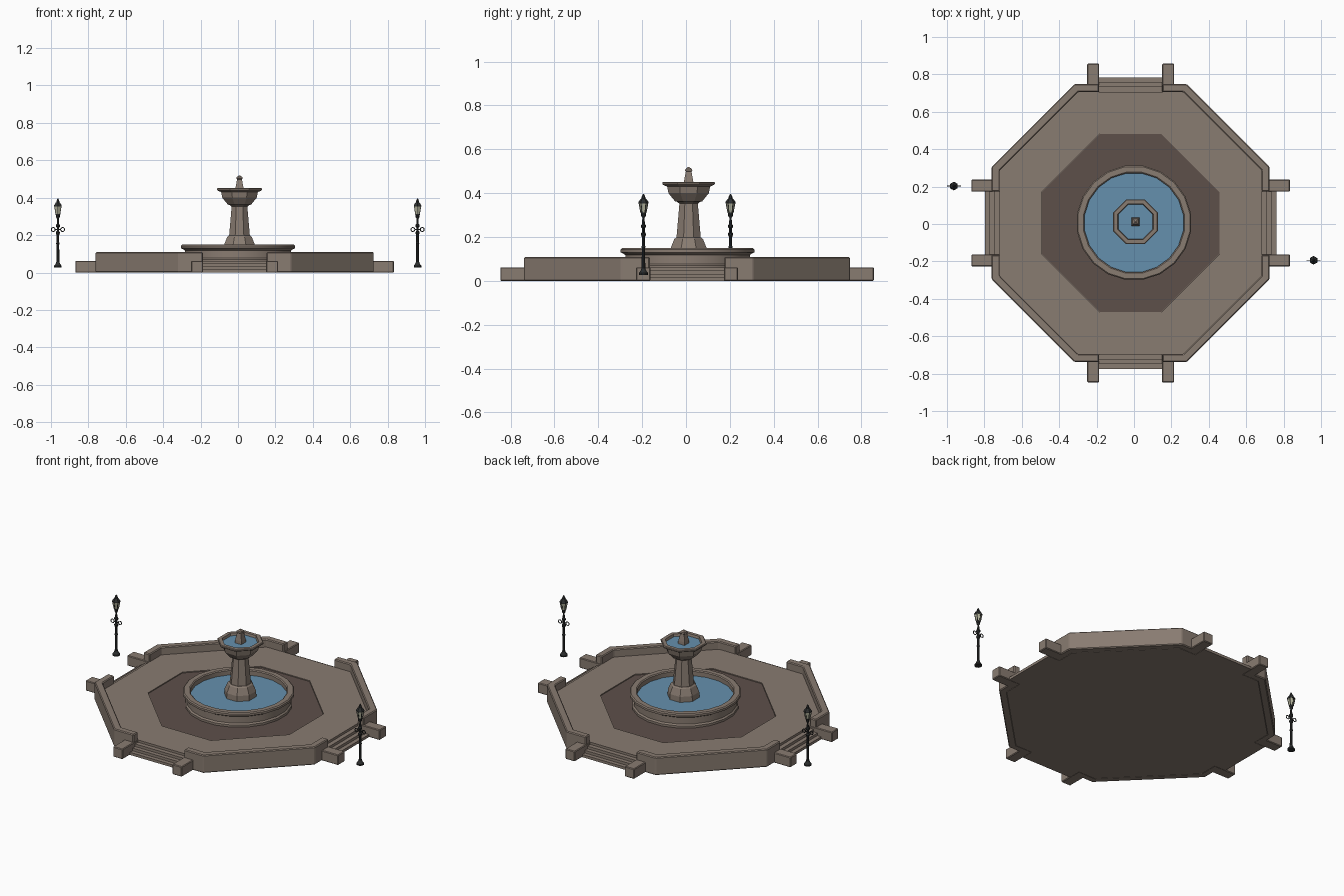
import bpy, bmesh
from math import sin, cos, pi, radians
from mathutils import Matrix, Vector

if "Cube" in bpy.data.objects:
    bpy.data.objects.remove(bpy.data.objects["Cube"])


def material(name, rgb):
    m = bpy.data.materials.new(name)
    m.diffuse_color = (*rgb, 1)
    m.use_nodes = True
    m.node_tree.nodes["Principled BSDF"].inputs["Base Color"].default_value = m.diffuse_color
    return m


STONE = material("stone", (0.25, 0.20, 0.165))
PAVING = material("dark_paving", (0.11, 0.08, 0.068))
WATER = material("water", (0.13, 0.28, 0.42))
IRON = material("iron", (0.025, 0.027, 0.027))
GLASS = material("lamp_glass", (0.45, 0.45, 0.33))
PX, PY = -0.018, 0.005          # plaza centre
FX, FY = 0.008, 0.012           # column centre


def loft(name, rings, mat, loc=(0, 0, 0), smooth=False, bevel=0, turn=0):
    """Skin equal-length closed rings of points and cap both ends."""
    bm = bmesh.new()
    vs = [[bm.verts.new(p) for p in r] for r in rings]
    n = len(vs[0])
    for a, b in zip(vs, vs[1:]):
        for i in range(n):
            j = (i + 1) % n
            bm.faces.new((a[i], a[j], b[j], b[i]))
    bm.faces.new(vs[0][::-1])
    bm.faces.new(vs[-1])
    bmesh.ops.recalc_face_normals(bm, faces=bm.faces)
    bmesh.ops.rotate(bm, verts=bm.verts, matrix=Matrix.Rotation(turn, 3, 'Z'))
    me = bpy.data.meshes.new(name)
    bm.to_mesh(me)
    bm.free()
    ob = bpy.data.objects.new(name, me)
    bpy.context.collection.objects.link(ob)
    ob.location = loc
    me.materials.append(mat)
    if bevel:
        mod = ob.modifiers.new("bevel", 'BEVEL')
        mod.width, mod.segments = bevel, 1
    if smooth:
        bpy.ops.object.select_all(action='DESELECT')
        bpy.context.view_layer.objects.active = ob
        ob.select_set(True)
        bpy.ops.object.shade_smooth_by_angle(angle=radians(30))
    return ob


def lathe(name, profile, n, mat, loc, smooth=False, flats=True):
    """Turn an (r, z) profile; flats=True makes r the distance to the flat sides."""
    k = 1 / cos(pi / n) if flats else 1
    rings = [[(r * k * cos((i + .5) * 2 * pi / n), r * k * sin((i + .5) * 2 * pi / n), z)
              for i in range(n)] for r, z in profile]
    return loft(name, rings, mat, loc, smooth)


def octagon(h, s, z):
    return [(h, -s, z), (h, s, z), (s, h, z), (-s, h, z),
            (-h, s, z), (-h, -s, z), (-s, -h, z), (s, -h, z)]


def prism(name, pts, z0, z1, mat, loc, bevel=0, turn=0):
    return loft(name, [[(x, y, z) for x, y in pts] for z in (z0, z1)], mat, loc,
                bevel=bevel, turn=turn)


def rect(x0, x1, y0, y1):
    return [(x0, y0), (x1, y0), (x1, y1), (x0, y1)]


# Plaza floor with a shallow recess of darker paving
plaza = (PX, PY, 0)
loft("plaza_floor", [octagon(.702, .283, 0), octagon(.702, .283, .062),
                     octagon(.476, .165, .062), octagon(.476, .165, .05)], STONE, plaza)
loft("dark_paving", [octagon(.475, .164, .04), octagon(.475, .164, .057)], PAVING, plaza)

# Parapet quarters, steps and step piers on four sides
gap = .17
quarter = [(.743, gap), (.743, .30), (.30, .743), (gap, .743),
           (gap, .70), (.282, .70), (.70, .282), (.70, gap)]
for k in range(4):
    t = k * pi / 2
    prism(f"parapet_{k}", quarter, 0, .109, STONE, plaza, .005, t)
    for i, (out, z) in enumerate(((.779, .016), (.754, .032), (.729, .048))):
        prism(f"step_{k}_{i}", rect(.69, out, -gap, gap), 0, z, STONE, plaza, 0, t)
    for side, y in (("a", -.232), ("b", .168)):
        prism(f"step_pier_{k}{side}", rect(.70, .852, y, y + .064), 0, .062,
              STONE, plaza, .004, t)

# Round basin and its water
basin = (0, .007, 0)
lathe("basin", [(.292, .04), (.292, .07), (.284, .078), (.284, .118), (.296, .126), (.305, .13),
                (.305, .143), (.299, .149), (.27, .149), (.264, .144), (.264, .10)],
      20, STONE, basin, smooth=True)
lathe("basin_water", [(.266, .095), (.266, .117)], 20, WATER, basin)

# Octagonal column, upper bowl, finial
col = (FX, FY, 0)
lathe("column_base", [(.084, .10), (.082, .15), (.066, .19), (.058, .197)], 8, STONE, col)
lathe("column_shaft", [(.056, .19), (.042, .352), (.05, .358), (.05, .366)], 8, STONE, col)
lathe("upper_bowl", [(.05, .36), (.062, .363), (.092, .40), (.098, .43), (.116, .438),
                     (.12, .442), (.12, .449), (.116, .452), (.096, .452), (.088, .42)],
      8, STONE, col)
lathe("upper_water", [(.085, .425), (.092, .438)], 8, WATER, col)
lathe("finial", [(.023, .43), (.021, .455), (.013, .498), (.017, .502), (.015, .510),
                 (.002, .52)], 4, STONE, col)

# Two street lamps
for tag, x, y in (("left", -.963, .203), ("right", .960, -.194)):
    at = (x, y, 0)
    lathe(f"lamp_post_{tag}",
          [(.020, .028), (.020, .036), (.014, .044), (.010, .052), (.008, .06), (.007, .15),
           (.010, .155), (.007, .16), (.007, .20), (.011, .21), (.011, .216), (.006, .222),
           (.006, .24), (.011, .246), (.011, .254), (.006, .26), (.005, .288), (.010, .296),
           (.010, .304), (.013, .312)], 10, IRON, at, smooth=True)
    lathe(f"lamp_glass_{tag}", [(.011, .312), (.018, .354)], 6, GLASS, at)
    lathe(f"lamp_cap_{tag}", [(.020, .353), (.020, .359), (.013, .372), (.008, .376),
                              (.007, .384), (.002, .396)], 6, IRON, at)
    # Lantern ribs along the glass edges
    for i in range(6):
        a = (i + .5) * pi / 3
        sq = [(-.0015, -.0015), (.0015, -.0015), (.0015, .0015), (-.0015, .0015)]
        loft(f"lamp_rib_{tag}_{i}",
             [[(r * cos(a) + u, r * sin(a) + v, z) for u, v in sq]
              for r, z in ((.0127, .312), (.0208, .355))], IRON, at)
    # Scroll rings on both sides
    for s in (-1, 1):
        bpy.ops.mesh.primitive_torus_add(location=(x + s * .025, y, .23),
                                         rotation=(pi / 2, 0, 0), major_radius=.0105,
                                         minor_radius=.0025, major_segments=14, minor_segments=6)
        ring = bpy.context.object
        ring.name = f"lamp_scroll_{tag}_{'l' if s < 0 else 'r'}"
        ring.data.materials.append(IRON)
    prism(f"lamp_arm_{tag}", rect(-.015, .015, -.002, .002), .228, .232, IRON, at)
